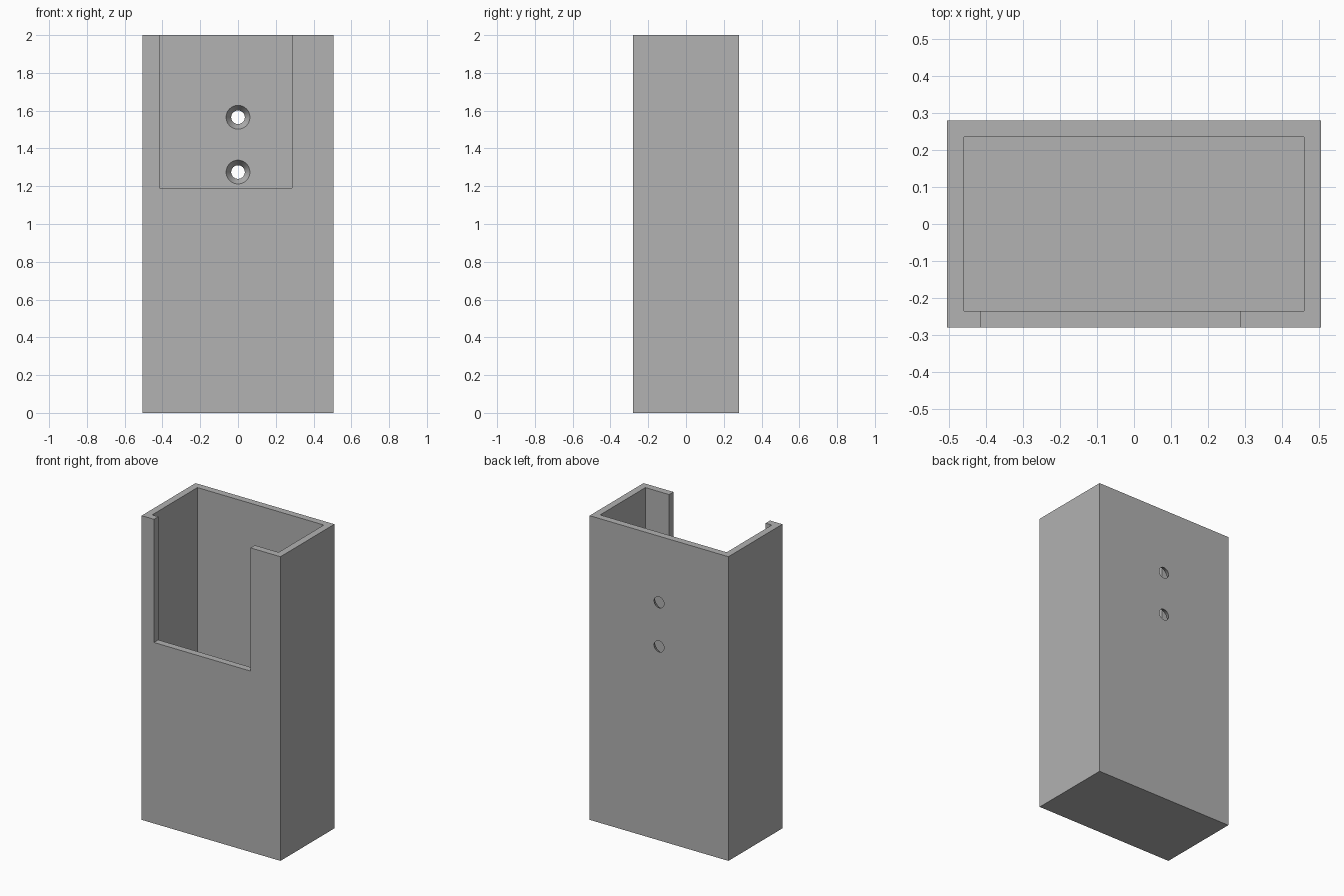
import bpy
import math

cube = bpy.data.objects.get("Cube")
if cube:
    bpy.data.objects.remove(cube, do_unlink=True)

HALF_X, HALF_Y, HEIGHT = 0.505, 0.28, 2.0
WALL = 0.045

grey = bpy.data.materials.new("plain grey")
grey.use_nodes = True
colour = (0.445, 0.445, 0.445, 1)
grey.diffuse_color = colour
grey.node_tree.nodes["Principled BSDF"].inputs["Base Color"].default_value = colour


def box(name, x0, x1, y0, y1, z0, z1):
    """Axis-aligned box given by its limits."""
    bpy.ops.mesh.primitive_cube_add(
        size=1, location=((x0 + x1) / 2, (y0 + y1) / 2, (z0 + z1) / 2))
    ob = bpy.context.object
    ob.name = name
    ob.scale = (x1 - x0, y1 - y0, z1 - z0)
    bpy.ops.object.transform_apply(location=False, rotation=False, scale=True)
    ob.data.materials.append(grey)
    return ob


def cut(target, cutter):
    """Subtract the cutter from the target and discard it."""
    bpy.context.view_layer.objects.active = target
    mod = target.modifiers.new("cut", "BOOLEAN")
    mod.operation = "DIFFERENCE"
    mod.solver = "EXACT"
    mod.object = cutter
    bpy.ops.object.modifier_apply(modifier=mod.name)
    bpy.data.objects.remove(cutter, do_unlink=True)


# Outer body with an open-topped cavity
holder = box("holder_body", -HALF_X, HALF_X, -HALF_Y, HALF_Y, 0, HEIGHT)
cut(holder, box("cavity_cutter", WALL - HALF_X, HALF_X - WALL,
                WALL - HALF_Y, HALF_Y - WALL, WALL, HEIGHT + 0.2))

# Off-centre access notch in the front wall
cut(holder, box("notch_cutter", -0.415, 0.287, -HALF_Y - 0.1, 0, 1.19, HEIGHT + 0.2))

# Countersunk screw holes through the back wall, wide on the inside
R_IN, R_OUT, EXTRA = 0.063, 0.036, 0.01
flare = (R_IN - R_OUT) / WALL * EXTRA
for z in (1.275, 1.565):
    bpy.ops.mesh.primitive_cone_add(
        vertices=48, radius1=R_OUT - flare, radius2=R_IN + flare,
        depth=WALL + 2 * EXTRA, location=(0, HALF_Y - WALL / 2, z),
        rotation=(math.pi / 2, 0, 0))
    cone = bpy.context.object
    cone.name = "screw_hole_cutter"
    cone.data.materials.append(grey)
    cut(holder, cone)

# Smooth the hole walls, keep the box edges sharp
bpy.ops.object.select_all(action="DESELECT")
holder.select_set(True)
bpy.context.view_layer.objects.active = holder
bpy.ops.object.shade_smooth_by_angle(angle=math.radians(30))
